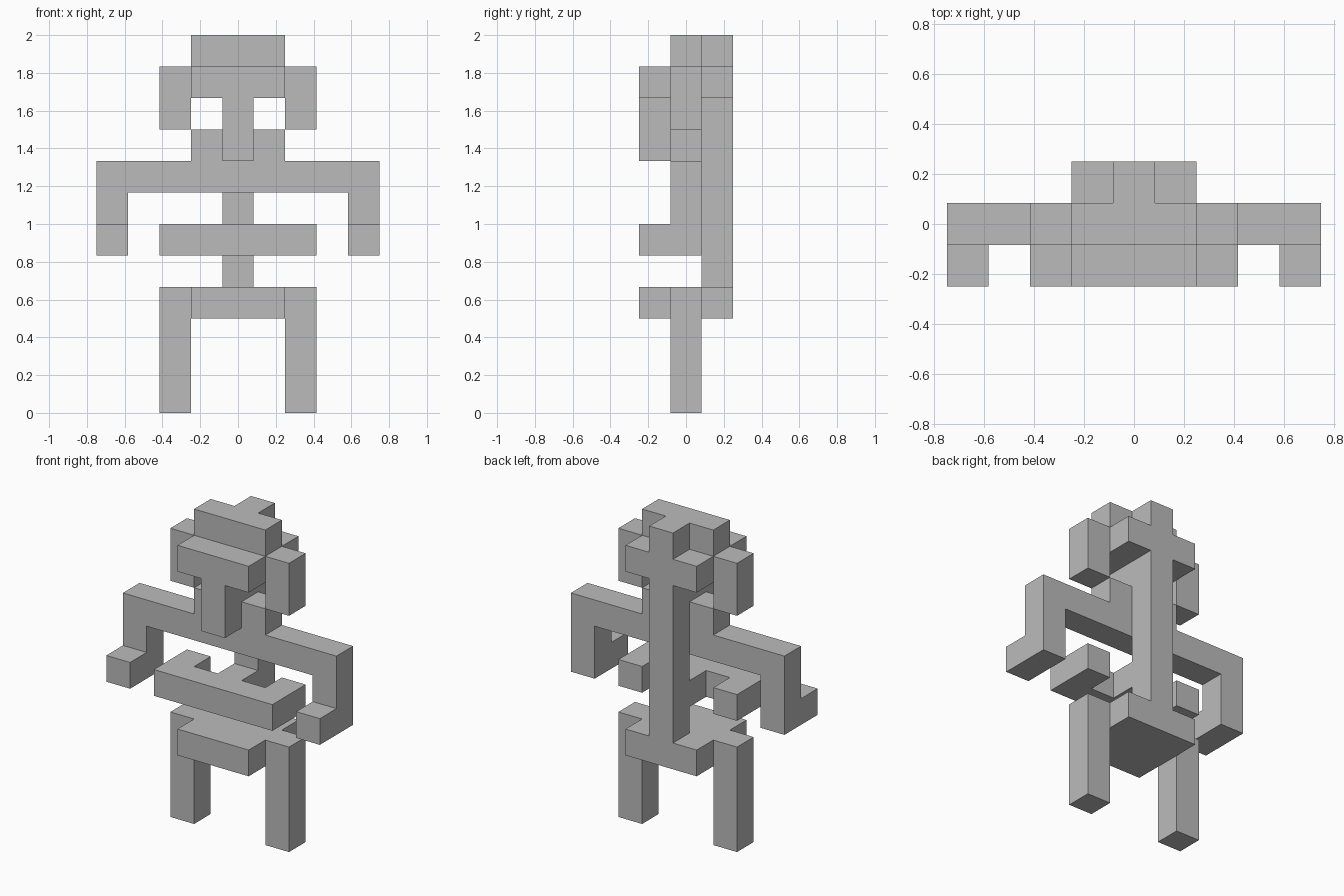
import bpy, bmesh
from mathutils import Vector

if "Cube" in bpy.data.objects:
    bpy.data.objects.remove(bpy.data.objects["Cube"], do_unlink=True)

U = 2 / 12  # side of one block

grey = bpy.data.materials.new("grey")
grey.use_nodes = True
grey.diffuse_color = (0.5, 0.5, 0.5, 1)
bsdf = next(n for n in grey.node_tree.nodes if n.type == 'BSDF_PRINCIPLED')
bsdf.inputs["Base Color"].default_value = (0.5, 0.5, 0.5, 1)


def block(x0, x1, y0, y1, z0, z1):
    """Set of grid cells in an inclusive range (y = -1 is the front)."""
    return {(x, y, z) for x in range(x0, x1 + 1)
            for y in range(y0, y1 + 1) for z in range(z0, z1 + 1)}


def mirrored(cells):
    return {(-x, y, z) for x, y, z in cells}


leg = block(2, 2, 0, 0, 0, 3)
arm = block(4, 4, 0, 0, 5, 7)
hand = block(4, 4, -1, -1, 5, 5)
ear = block(2, 2, 0, 0, 9, 10)

parts = {
    "pelvis": block(-1, 1, -1, 1, 3, 3),
    "spine": block(0, 0, 1, 1, 4, 9),
    # front bar with two side prongs and one to the spine
    "rib_cage": block(-2, 2, -1, -1, 5, 5) | block(-2, -2, 0, 0, 5, 5)
                | block(2, 2, 0, 0, 5, 5) | block(0, 0, 0, 0, 5, 5),
    "shoulders": block(-3, 3, 0, 0, 7, 7),
    "neck": block(-1, 1, 0, 0, 8, 8),
    "nose": block(0, 0, -1, -1, 8, 9) | block(0, 0, 0, 0, 9, 9),
    "head": block(-1, 1, -1, 1, 10, 10),
    "crown": block(-1, 1, 0, 0, 11, 11) | block(0, 0, 1, 1, 11, 11),
}
for name, cells in (("leg", leg), ("arm", arm), ("hand", hand), ("ear", ear)):
    parts["left_" + name] = cells
    parts["right_" + name] = mirrored(cells)

solid = set().union(*parts.values())


def build(name, cells):
    """Skin the cells, leaving out faces where blocks touch."""
    bm = bmesh.new()
    for cell in sorted(cells):
        centre = Vector(cell) + Vector((0, 0, 0.5))
        for axis in range(3):
            for sign in (-1, 1):
                n = Vector((0, 0, 0))
                n[axis] = sign
                if tuple(int(c + d) for c, d in zip(cell, n)) in solid:
                    continue
                a = Vector((0, 0, 0))
                a[(axis + 1) % 3] = 0.5
                b = n.cross(a)
                mid = centre + n * 0.5
                corners = (mid - a - b, mid + a - b, mid + a + b, mid - a + b)
                bm.faces.new([bm.verts.new(c * U) for c in corners])
    bmesh.ops.remove_doubles(bm, verts=bm.verts[:], dist=0.001)
    # merge coplanar squares into clean flat faces
    bmesh.ops.dissolve_limit(bm, angle_limit=0.01, verts=bm.verts[:],
                             edges=bm.edges[:])
    mesh = bpy.data.meshes.new(name)
    bm.to_mesh(mesh)
    bm.free()
    mesh.materials.append(grey)
    bpy.context.collection.objects.link(bpy.data.objects.new(name, mesh))


for part_name, part_cells in parts.items():
    build(part_name, part_cells)
